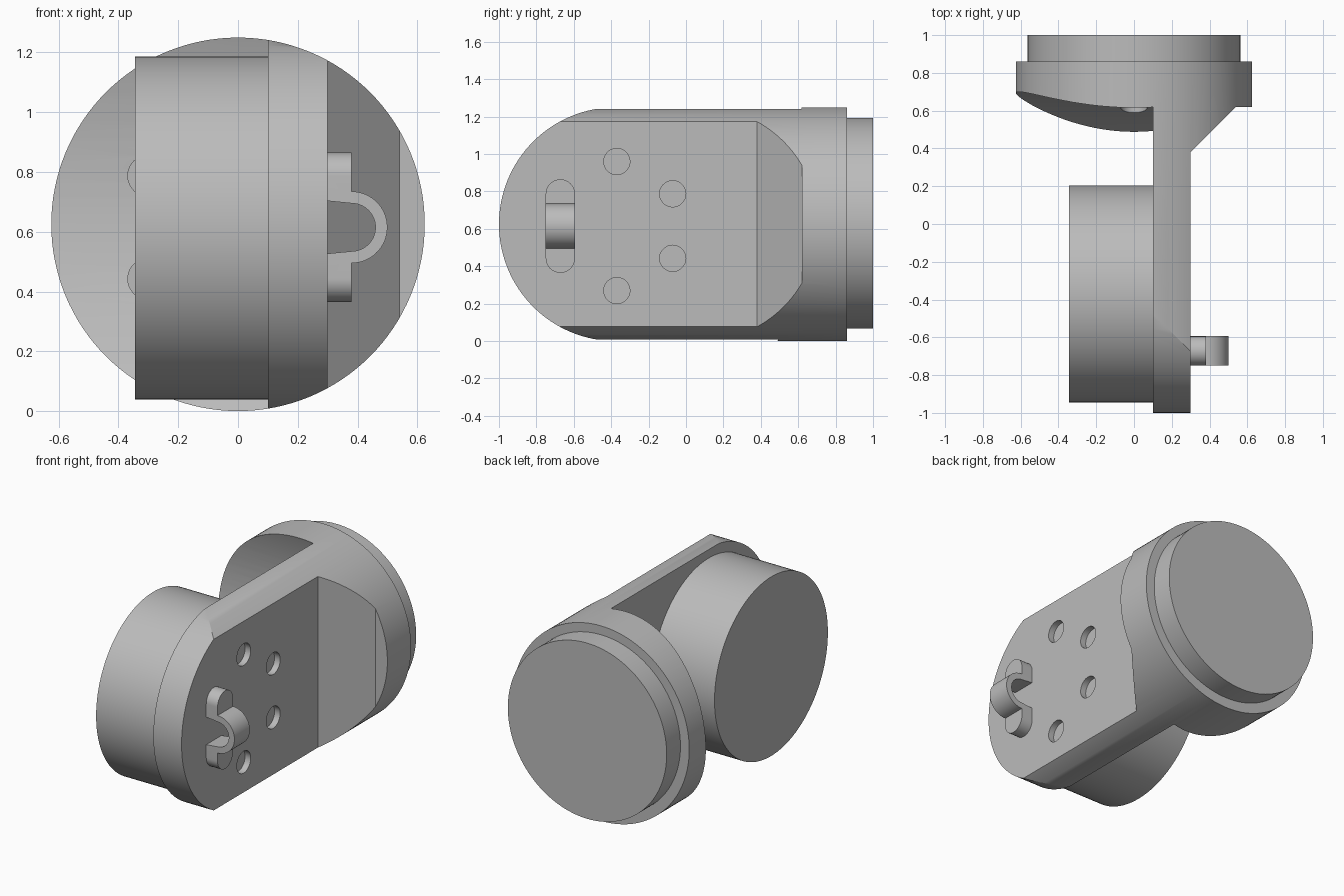
import bpy, bmesh, math
from mathutils import Matrix, Vector

if "Cube" in bpy.data.objects:
    bpy.data.objects.remove(bpy.data.objects["Cube"], do_unlink=True)

grey = bpy.data.materials.new("mid_grey")
grey.use_nodes = True
grey.diffuse_color = (0.5, 0.5, 0.5, 1)
grey.node_tree.nodes["Principled BSDF"].inputs["Base Color"].default_value = (0.5, 0.5, 0.5, 1)

MID = 0.625          # height of the body axis
HUB_Y, HUB_Z = -0.37, 0.615   # centre of the rotary joint
BOLT_R = 0.345


def arc(cu, cv, r, start, end, steps=48):
    """Points on an arc, angles in degrees."""
    angles = [math.radians(start + (end - start) * i / steps) for i in range(steps + 1)]
    return [(cu + r * math.cos(a), cv + r * math.sin(a)) for a in angles]


def prism(name, profile, axis, lo, hi):
    """Extrude a closed 2D profile along x, y or z."""
    place = {"x": lambda u, v, t: (t, u, v),
             "y": lambda u, v, t: (u, t, v),
             "z": lambda u, v, t: (u, v, t)}[axis]
    bm = bmesh.new()
    face = bm.faces.new([bm.verts.new(place(u, v, lo)) for u, v in profile])
    extruded = bmesh.ops.extrude_face_region(bm, geom=[face])["geom"]
    shift = Vector(place(0, 0, hi - lo))
    bmesh.ops.translate(bm, vec=shift, verts=[g for g in extruded if isinstance(g, bmesh.types.BMVert)])
    bmesh.ops.recalc_face_normals(bm, faces=bm.faces)
    mesh = bpy.data.meshes.new(name)
    bm.to_mesh(mesh)
    bm.free()
    mesh.materials.append(grey)
    obj = bpy.data.objects.new(name, mesh)
    bpy.context.collection.objects.link(obj)
    return obj


def cylinder(name, u, v, r, axis, lo, hi, sides=128):
    return prism(name, arc(u, v, r, 0, 360, sides)[:-1], axis, lo, hi)


def activate(obj):
    bpy.ops.object.select_all(action="DESELECT")
    obj.select_set(True)
    bpy.context.view_layer.objects.active = obj


def carve(obj, cutter, operation="DIFFERENCE"):
    """Apply a boolean and discard the cutter."""
    cutter.hide_render = True
    mod = obj.modifiers.new("carve", "BOOLEAN")
    mod.operation, mod.object, mod.solver = operation, cutter, "EXACT"
    activate(obj)
    bpy.ops.object.modifier_apply(modifier=mod.name)
    bpy.data.objects.remove(cutter, do_unlink=True)


# Link body: one round bar carved into a base disc and an offset side plate
body = cylinder("link_body", 0, MID, 0.625, "y", -1.1, 0.86)
carve(body, cylinder("joint_pocket", -0.77, 0.76, 1.47, "x", -1, 0.1, 192))
outer_side = [(0.3, -2), (0.3, 0.38), (0.54, 0.62), (1, 0.62), (1, -2)]
carve(body, prism("outer_side_cut", outer_side, "z", -1, 2))
rounded_end = arc(-0.375, MID, 0.625, 90, 270, 64) + [(1.2, MID - 0.7), (1.2, MID + 0.7)]
carve(body, prism("rounded_end_cut", rounded_end, "x", -1, 1), "INTERSECT")

# Shallow bolt holes around the joint on the plate and around the base axis
for degrees in (-90, -30, 30, 90):
    a = math.radians(degrees)
    out, z = BOLT_R * math.cos(a), HUB_Z + BOLT_R * math.sin(a)
    carve(body, cylinder("plate_hole", HUB_Y + out, z, 0.07, "x", 0.26, 0.4, 40))
    floor = -0.77 + math.sqrt(1.47 ** 2 - (z - 0.76) ** 2) + 0.04
    carve(body, cylinder("base_hole", -out, z, 0.07, "y", 0.4, floor, 40))

# Mounting flange at the back and the rotary joint drum
flange = cylinder("mounting_flange", 0, MID + 0.005, 0.563, "y", 0.84, 1.0)
drum = cylinder("joint_drum", HUB_Y, HUB_Z - 0.002, 0.574, "x", -0.345, 0.11)

# Cable clip: flat feet with a raised loop, ends rounded off
loop = [(0.28, 0.3), (0.38, 0.3)] + arc(0.38, 0, 0.12, 90, -90, 32) + [(0.38, -0.3), (0.28, -0.3)]
loop += [(0.28, -0.09)] + arc(0.38, 0, 0.08, -80, 80, 32) + [(0.28, 0.09)]
clip = prism("cable_clip", [(x, z + HUB_Z) for x, z in loop], "y", -0.8, -0.5)
slot = arc(-0.672, HUB_Z + 0.172, 0.078, 0, 180, 24) + arc(-0.672, HUB_Z - 0.172, 0.078, 180, 360, 24)
carve(clip, prism("clip_outline", slot, "x", 0, 1), "INTERSECT")

for part in (body, flange, drum, clip):
    activate(part)
    bpy.ops.object.shade_smooth_by_angle(angle=math.radians(25))
